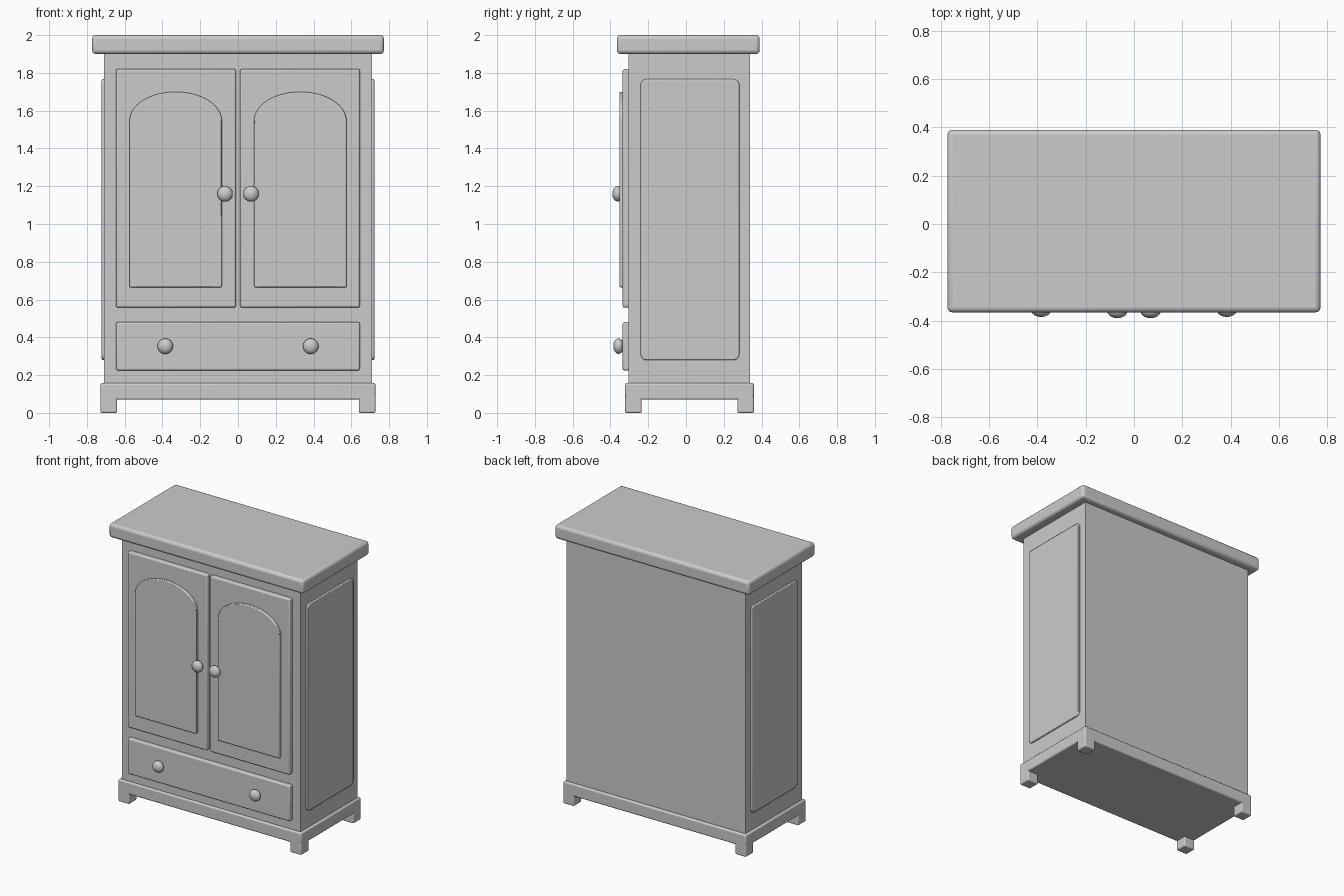
import bpy, bmesh, math

if "Cube" in bpy.data.objects:
    bpy.data.objects.remove(bpy.data.objects["Cube"])

grey = bpy.data.materials.new("light grey")
grey.diffuse_color = (0.6, 0.6, 0.6, 1)
grey.use_nodes = True
grey.node_tree.nodes["Principled BSDF"].inputs["Base Color"].default_value = grey.diffuse_color


def finish(name, bm, bevel=0.0, segments=3):
    bmesh.ops.recalc_face_normals(bm, faces=bm.faces)
    mesh = bpy.data.meshes.new(name)
    bm.to_mesh(mesh)
    bm.free()
    obj = bpy.data.objects.new(name, mesh)
    bpy.context.collection.objects.link(obj)
    mesh.materials.append(grey)
    if bevel:
        mod = obj.modifiers.new("rounded edges", 'BEVEL')
        mod.width, mod.segments = bevel, segments
        mod.limit_method, mod.angle_limit = 'ANGLE', math.radians(40)
    bpy.ops.object.select_all(action='DESELECT')
    bpy.context.view_layer.objects.active = obj
    obj.select_set(True)
    bpy.ops.object.shade_smooth_by_angle(angle=math.radians(35))
    return obj


def box(name, x, y, z, bevel=0.0):
    bm = bmesh.new()
    bmesh.ops.create_cube(bm, size=1)
    for v in bm.verts:
        v.co = [r[0] + (c + 0.5) * (r[1] - r[0]) for c, r in zip(v.co, (x, y, z))]
    return finish(name, bm, bevel)


def plate(name, points, push, bevel):
    """Extrude a closed 3D outline by the vector push."""
    bm = bmesh.new()
    face = bm.faces.new([bm.verts.new(p) for p in points])
    ext = bmesh.ops.extrude_face_region(bm, geom=[face])["geom"]
    bmesh.ops.translate(bm, vec=push, verts=[g for g in ext if isinstance(g, bmesh.types.BMVert)])
    return finish(name, bm, bevel, 2)


def knob(name, x, y, z):
    bm = bmesh.new()
    bmesh.ops.create_uvsphere(bm, u_segments=32, v_segments=16, radius=1)
    bmesh.ops.scale(bm, vec=(0.041, 0.028, 0.041), verts=bm.verts)
    bmesh.ops.translate(bm, vec=(x, y, z), verts=bm.verts)
    return finish(name, bm)


# Carcass, cornice and plinth
box("cabinet_body", (-0.71, 0.71), (-0.305, 0.34), (0.1, 1.93))
box("top_slab", (-0.773, 0.773), (-0.366, 0.39), (1.9, 2.0), 0.02)
box("plinth", (-0.728, 0.728), (-0.322, 0.359), (0.07, 0.158), 0.01)

# Drawer front
box("drawer_front", (-0.645, 0.645), (-0.335, -0.29), (0.225, 0.48), 0.009)

for s, side in ((-1, "left"), (1, "right")):
    # Feet at the corners
    for y0, y1, end in ((-0.322, -0.235, "front"), (0.272, 0.359, "back")):
        box(f"{end}_{side}_foot", sorted((s * 0.728, s * 0.64)), (y0, y1), (0, 0.09), 0.008)

    # Door with raised arched panel
    box(f"{side}_door", sorted((s * 0.011, s * 0.645)), (-0.335, -0.29), (0.558, 1.82), 0.01)
    cx, half, spring, rise = s * 0.33, 0.245, 1.545, 0.155
    arch = [(cx - half, -0.325, 0.665), (cx + half, -0.325, 0.665)]
    for i in range(33):
        a = math.pi * i / 32
        arch.append((cx + half * math.cos(a), -0.325, spring + rise * math.sin(a)))
    plate(f"{side}_door_panel", arch, (0, -0.028, 0), 0.006)

    # Raised side panel with rounded corners
    r, outline = 0.03, []
    corners = ((0.282, 1.767), (-0.24, 1.767), (-0.24, 0.28), (0.282, 0.28))
    for k, (y, z) in enumerate(corners):
        cy = y - r if y > 0 else y + r
        cz = z - r if z > 1 else z + r
        for i in range(7):
            a = math.pi / 2 * (k + i / 6)
            outline.append((s * 0.70, cy + r * math.cos(a), cz + r * math.sin(a)))
    plate(f"{side}_side_panel", outline, (s * 0.022, 0, 0), 0.006)

    # Knobs
    knob(f"{side}_door_knob", s * 0.069, -0.362, 1.16)
    knob(f"{side}_drawer_knob", s * 0.385, -0.357, 0.353)
